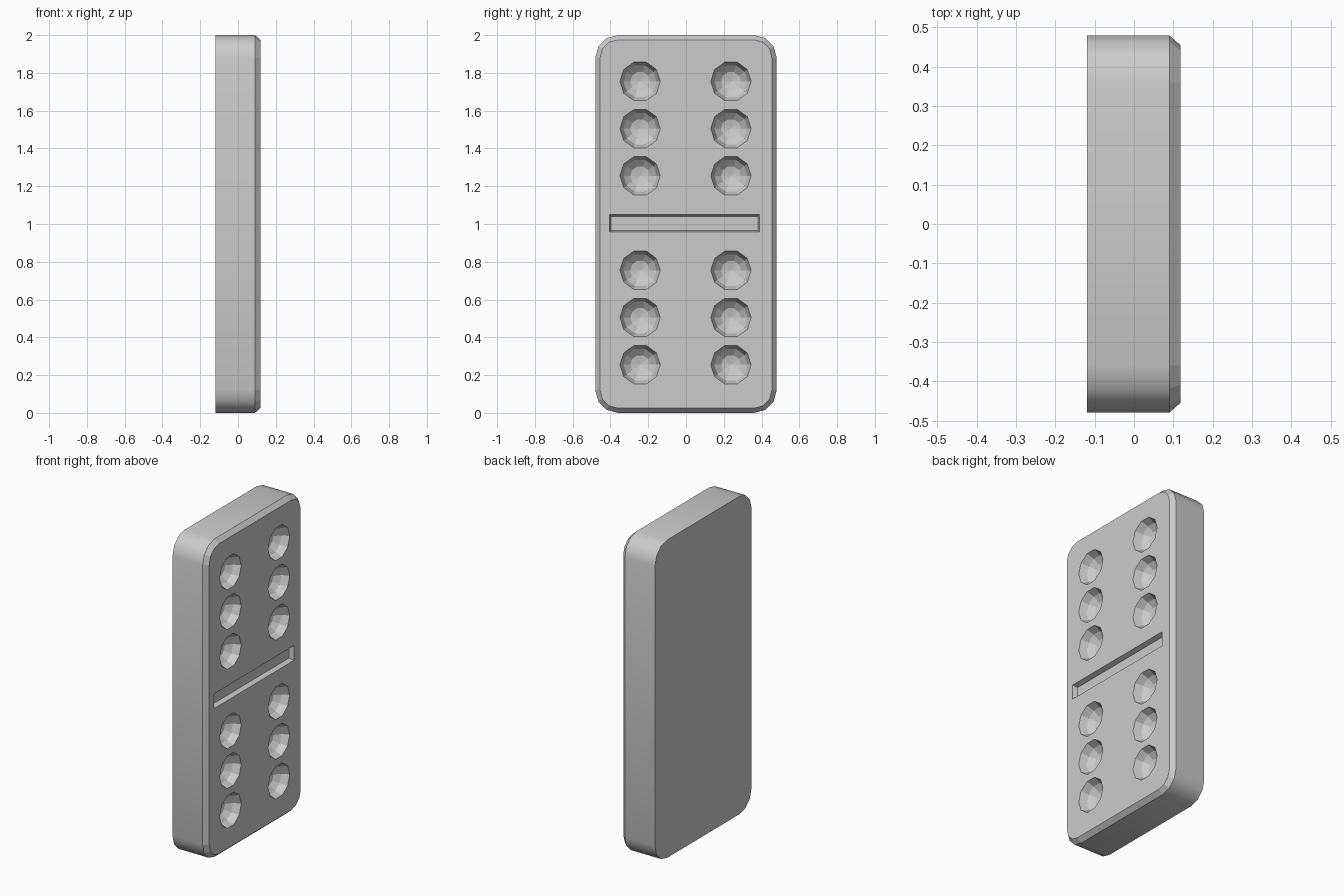
import bpy, bmesh, math

if "Cube" in bpy.data.objects:
    bpy.data.objects.remove(bpy.data.objects["Cube"])


def make_object(name, bm):
    bmesh.ops.recalc_face_normals(bm, faces=bm.faces)
    mesh = bpy.data.meshes.new(name)
    bm.to_mesh(mesh)
    bm.free()
    obj = bpy.data.objects.new(name, mesh)
    bpy.context.collection.objects.link(obj)
    return obj


def rounded_ring(bm, x, inset, radius=0.12, segments=3):
    verts = []
    for corner, (sy, sz) in enumerate([(1, 1), (-1, 1), (-1, -1), (1, -1)]):
        for i in range(segments + 1):
            a = math.radians(90) * (corner + i / segments)
            r = radius - inset
            verts.append(bm.verts.new((x, sy * (0.48 - radius) + r * math.cos(a),
                                       1 + sz * (1 - radius) + r * math.sin(a))))
    return verts


def bridge(bm, a, b, smooth=False):
    for i in range(len(a)):
        j = (i + 1) % len(a)
        bm.faces.new((a[i], a[j], b[j], b[i])).smooth = smooth


# Rounded tile body with a chamfer around the marked face
bm = bmesh.new()
back = rounded_ring(bm, -0.12, 0)
edge = rounded_ring(bm, 0.09, 0)
face = rounded_ring(bm, 0.118, 0.025)
bm.faces.new(back)
bm.faces.new(face)
bridge(bm, back, edge, True)
bridge(bm, edge, face)
tile = make_object("domino_tile", bm)

# Ten-sided bowl cutters for the twelve pips
bm = bmesh.new()
profile = [(0.107, 0.05), (0.107, 0.0), (0.088, -0.045), (0.052, -0.075)]
for y in (-0.243, 0.238):
    for z in (0.255, 0.505, 0.755, 1.255, 1.505, 1.755):
        rings = []
        for r, depth in profile:
            rings.append([bm.verts.new((0.118 + depth,
                                        y + r * math.cos(math.tau * k / 10),
                                        z + r * math.sin(math.tau * k / 10)))
                          for k in range(10)])
        for a, b in zip(rings, rings[1:]):
            bridge(bm, a, b)
        bm.faces.new(rings[0])
        tip = bm.verts.new((0.118 - 0.086, y, z))
        for k in range(10):
            bm.faces.new((rings[-1][k], rings[-1][(k + 1) % 10], tip))
pips = make_object("pip_cutters", bm)

# Tapered cutter for the dividing groove
bm = bmesh.new()
loops = []
for x, grow in ((0.148, 0.01), (0.118, 0.0), (0.088, -0.009)):
    loops.append([bm.verts.new((x, -0.008 + sy * (0.397 + grow), 1.003 + sz * (0.046 + grow)))
                  for sy, sz in ((-1, -1), (1, -1), (1, 1), (-1, 1))])
for a, b in zip(loops, loops[1:]):
    bridge(bm, a, b)
bm.faces.new(loops[0])
bm.faces.new(loops[-1])
groove = make_object("groove_cutter", bm)

# Carve the markings, then discard the cutters
bpy.context.view_layer.objects.active = tile
for cutter in (pips, groove):
    cutter.hide_render = True
    mod = tile.modifiers.new(cutter.name, 'BOOLEAN')
    mod.operation = 'DIFFERENCE'
    mod.solver = 'EXACT'
    mod.object = cutter
    bpy.ops.object.modifier_apply(modifier=mod.name)
    bpy.data.objects.remove(cutter, do_unlink=True)
